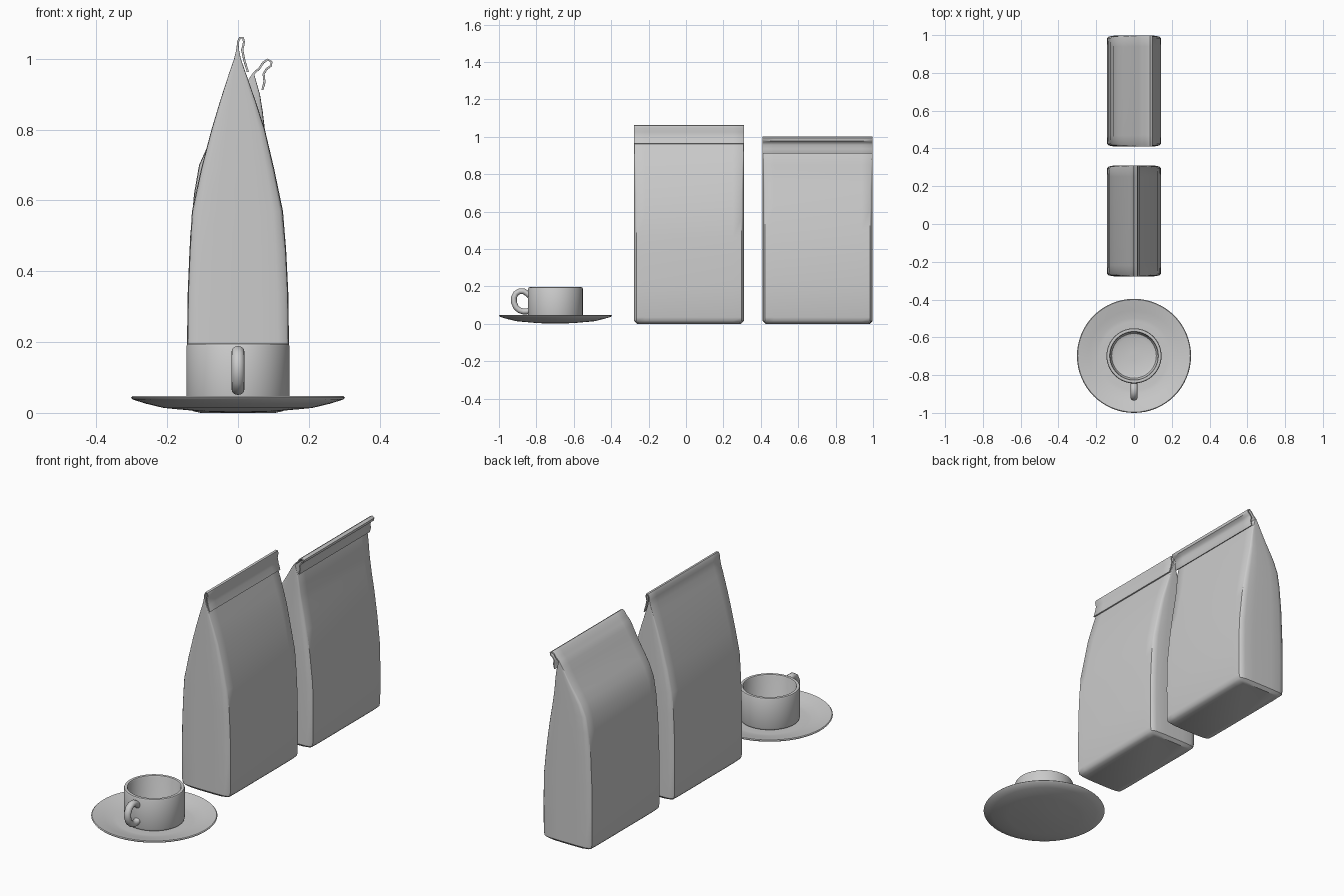
import bpy, bmesh, math
from mathutils import Vector

if "Cube" in bpy.data.objects:
    bpy.data.objects.remove(bpy.data.objects["Cube"])


def finish(name, bm, angle=40):
    bmesh.ops.recalc_face_normals(bm, faces=bm.faces)
    me = bpy.data.meshes.new(name)
    bm.to_mesh(me)
    bm.free()
    ob = bpy.data.objects.new(name, me)
    bpy.context.collection.objects.link(ob)
    bpy.ops.object.select_all(action='DESELECT')
    ob.select_set(True)
    bpy.context.view_layer.objects.active = ob
    bpy.ops.object.shade_smooth_by_angle(angle=math.radians(angle))
    return ob


def loft(name, rings, angle=40):
    bm = bmesh.new()
    loops = [[bm.verts.new(p) for p in r] for r in rings]
    n = len(loops[0])
    for a, b in zip(loops, loops[1:]):
        for i in range(n):
            j = (i + 1) % n
            bm.faces.new((a[i], a[j], b[j], b[i]))
    bm.faces.new(loops[0])
    bm.faces.new(loops[-1])
    return finish(name, bm, angle)


def lathe(name, profile, y, angle=40, n=64):
    rings = [[(r * math.cos(2 * math.pi * i / n), y + r * math.sin(2 * math.pi * i / n), z)
              for i in range(n)] for r, z in profile]
    return loft(name, rings, angle)


# quarter cross-section of a bag: fractions of half width and half depth
QUARTER = [(1, 0), (1, 0.8), (0.985, 0.955), (0.93, 0.98), (0.78, 0.995), (0.4, 1)]
SECTION = (QUARTER + [(-u, v) for u, v in reversed(QUARTER)]
           + [(-u, -v) for u, v in QUARTER[1:]] + [(u, -v) for u, v in reversed(QUARTER[1:])])


def bag(name, y, body, fold, half=0.005):
    # body rows: z, left x, right x; fold: centre line of the rolled, flattened top
    pairs = [(Vector((l, z)), Vector((r, z))) for z, l, r in body]
    pts = [Vector(p) for p in fold]
    for i, p in enumerate(pts):
        t = (pts[min(i + 1, len(pts) - 1)] - pts[max(i - 1, 0)]).normalized()
        nrm = Vector((-t.y, t.x)) * half * 0.6
        pairs.append((p + nrm, p - nrm))
    rings = []
    for left, right in pairs:
        mid, h = (left + right) / 2, (right - left) / 2
        hy = 0.294 - max(0, 0.015 - mid.y)
        flat = min(1, h.length / 0.1)
        ring = []
        for u, v in SECTION:
            q = mid + h * u
            # corners become square where the bag is pinched flat
            sv = math.copysign(abs(v) + (1 - abs(v)) * (1 - flat) * (abs(v) > 0.9), v)
            ring.append((q.x, y + hy * sv, q.y))
        rings.append(ring)
    return loft(name, rings)


BASE = [(0, -0.105, 0.105), (0.005, -0.128, 0.128), (0.015, -0.138, 0.138),
        (0.035, -0.143, 0.143), (0.2, -0.144, 0.144), (0.34, -0.142, 0.142)]

# upright bag with its top folded over
bag("front_bag", 0.016,
    BASE + [(0.46, -0.137, 0.136), (0.57, -0.13, 0.127), (0.69, -0.104, 0.102),
            (0.8, -0.075, 0.076), (0.88, -0.051, 0.05), (0.96, -0.025, 0.022),
            (1.0, -0.011, 0.008)],
    [(-0.001, 1.03), (0.0, 1.048), (0.006, 1.06), (0.014, 1.059), (0.017, 1.047),
     (0.012, 1.025), (0.018, 0.995), (0.028, 0.963)])

# bag leaning at the shoulder with a rolled top
bag("back_bag", 0.704,
    BASE + [(0.5, -0.135, 0.125), (0.62, -0.124, 0.108), (0.7, -0.11, 0.094),
            (0.76, -0.083, 0.083), (0.8, -0.058, 0.076), (0.85, -0.025, 0.07),
            (0.9, 0.005, 0.062), (0.935, 0.025, 0.052)],
    [(0.044, 0.958), (0.06, 0.973), (0.072, 0.99), (0.084, 0.998), (0.095, 0.991),
     (0.093, 0.98), (0.081, 0.972), (0.072, 0.957), (0.075, 0.935), (0.069, 0.912)])

CY = -0.698

# shallow saucer
lathe("saucer", [(0.03, 0.001), (0.1, 0.004), (0.18, 0.011), (0.21, 0.014), (0.26, 0.026),
                 (0.298, 0.038), (0.302, 0.043), (0.298, 0.047), (0.288, 0.045), (0.24, 0.033),
                 (0.2, 0.024), (0.18, 0.022), (0.02, 0.022)], CY)

# hollow straight cup
lathe("cup", [(0.1, 0.021), (0.132, 0.022), (0.143, 0.028), (0.146, 0.038), (0.146, 0.188),
              (0.143, 0.194), (0.137, 0.196), (0.129, 0.194), (0.126, 0.188), (0.126, 0.06),
              (0.118, 0.046), (0.1, 0.04), (0.02, 0.039)], CY)

# handle swept along a curled path
path = [(-0.835, 0.15), (-0.85, 0.163), (-0.868, 0.174), (-0.89, 0.174), (-0.909, 0.162),
        (-0.92, 0.14), (-0.92, 0.115), (-0.91, 0.09), (-0.892, 0.073), (-0.87, 0.066),
        (-0.85, 0.066), (-0.838, 0.072)]
pts = [Vector(p) for p in path]
rings = []
for i, p in enumerate(pts):
    t = (pts[min(i + 1, len(pts) - 1)] - pts[max(i - 1, 0)]).normalized()
    nrm = Vector((-t.y, t.x))
    ring = []
    for k in range(16):
        a = 2 * math.pi * k / 16
        q = p + nrm * 0.0155 * math.sin(a)
        ring.append((0.018 * math.cos(a), q.x, q.y))
    rings.append(ring)
loft("cup_handle", rings, 60)
